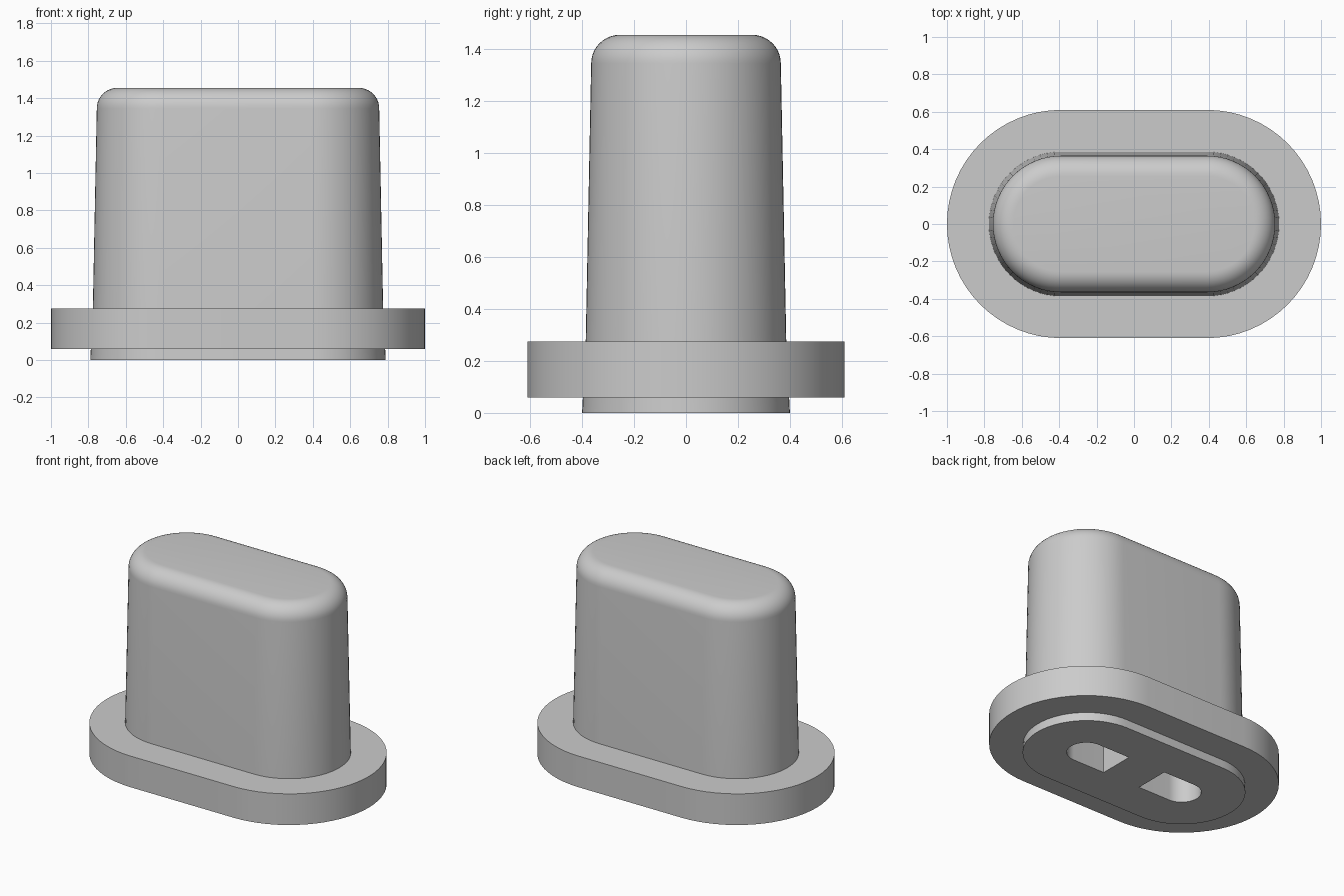
import bpy
import bmesh
from math import sin, cos, pi

cube = bpy.data.objects.get("Cube")
if cube:
    bpy.data.objects.remove(cube, do_unlink=True)

CENTRE = 0.39   # distance of each rounded end's centre from the middle
SEGMENTS = 32   # steps around each rounded end

grey = bpy.data.materials.new("light_grey")
grey.use_nodes = True
colour = (0.6, 0.6, 0.6, 1)
grey.diffuse_color = colour
grey.node_tree.nodes["Principled BSDF"].inputs["Base Color"].default_value = colour


def half_round(radius, side):
    """Counter-clockwise arc around one end; side is 1 or -1."""
    angles = [pi * i / SEGMENTS - pi / 2 for i in range(SEGMENTS + 1)]
    return [(side * (CENTRE + radius * cos(a)), side * radius * sin(a)) for a in angles]


def loft(name, sections):
    """Join matching outlines, given as (points, height), into a capped solid."""
    bm = bmesh.new()
    rings = [[bm.verts.new((x, y, z)) for x, y in pts] for pts, z in sections]
    n = len(rings[0])
    for low, high in zip(rings, rings[1:]):
        for i in range(n):
            j = (i + 1) % n
            bm.faces.new((low[i], low[j], high[j], high[i]))
    bm.faces.new(rings[0][::-1])
    bm.faces.new(rings[-1])
    bmesh.ops.recalc_face_normals(bm, faces=bm.faces)
    mesh = bpy.data.meshes.new(name)
    bm.to_mesh(mesh)
    bm.free()
    mesh.materials.append(grey)
    obj = bpy.data.objects.new(name, mesh)
    bpy.context.collection.objects.link(obj)
    return obj


# Plug: foot, wide flange, tapered body and rounded top edge
profile = [(0.40, 0), (0.397, 0.06), (0.61, 0.06), (0.61, 0.275), (0.386, 0.275)]
fillet, top = 0.11, 1.455
for i in range(11):
    a = pi / 2 * i / 10
    profile.append((0.365 - fillet + fillet * cos(a), top - fillet + fillet * sin(a)))
plug = loft("flanged_plug", [(half_round(r, 1) + half_round(r, -1), z) for r, z in profile])

# Two pockets in the underside, round outside and square toward the middle
for side in (1, -1):
    radius, inner = 0.123, 0.145
    outline = half_round(radius, side) + [(side * inner, side * radius), (side * inner, -side * radius)]
    cutter = loft("pocket_cutter", [(outline, -0.1), (outline, 1.1)])
    cutter.hide_render = True
    cut = plug.modifiers.new("pocket", 'BOOLEAN')
    cut.operation = 'DIFFERENCE'
    cut.solver = 'EXACT'
    cut.object = cutter
    bpy.context.view_layer.objects.active = plug
    bpy.ops.object.modifier_apply(modifier=cut.name)
    bpy.data.objects.remove(cutter, do_unlink=True)

# Smooth curves with crisp edges
bpy.ops.object.select_all(action='DESELECT')
plug.select_set(True)
bpy.context.view_layer.objects.active = plug
bpy.ops.object.shade_smooth_by_angle(angle=pi / 6)
